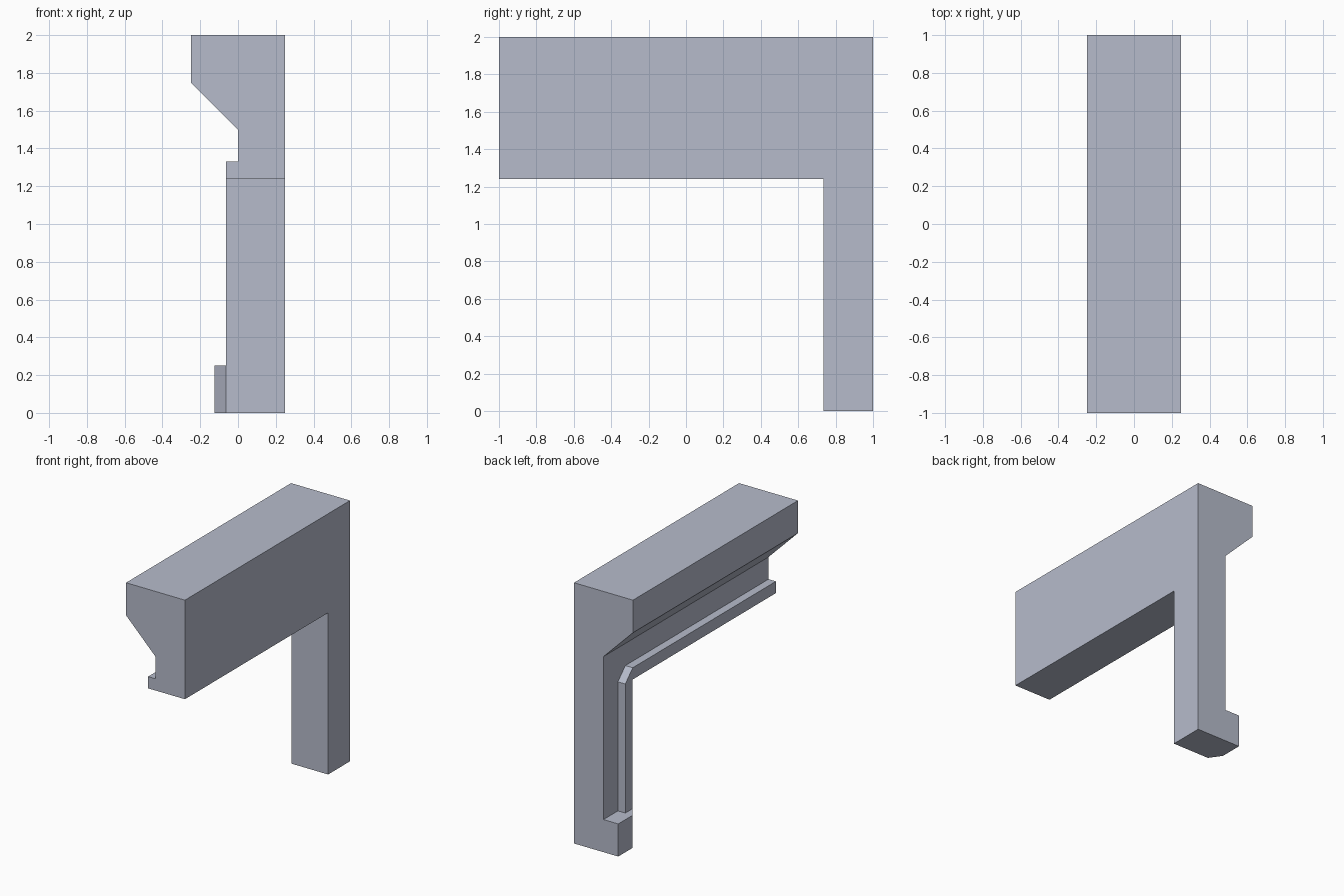
import bpy
import bmesh

if "Cube" in bpy.data.objects:
    bpy.data.objects.remove(bpy.data.objects["Cube"], do_unlink=True)

# One flat colour for the whole moulding
COLOUR = (0.47, 0.50, 0.60, 1.0)
mat = bpy.data.materials.new("blue_grey")
mat.use_nodes = True
mat.diffuse_color = COLOUR
bsdf = next(n for n in mat.node_tree.nodes if n.type == "BSDF_PRINCIPLED")
bsdf.inputs["Base Color"].default_value = COLOUR


def prism(name, profile, axis, start, end):
    """Extrude a flat profile along an axis; profile holds the other two coordinates in xyz order."""
    def place(point, along):
        co = list(point)
        co.insert("xyz".index(axis), along)
        return co

    bm = bmesh.new()
    face = bm.faces.new([bm.verts.new(place(p, start)) for p in profile])
    out = bmesh.ops.extrude_face_region(bm, geom=[face])
    shift = place((0, 0), end - start)
    verts = [g for g in out["geom"] if isinstance(g, bmesh.types.BMVert)]
    bmesh.ops.translate(bm, verts=verts, vec=shift)
    bmesh.ops.recalc_face_normals(bm, faces=bm.faces)
    mesh = bpy.data.meshes.new(name)
    bm.to_mesh(mesh)
    bm.free()
    mesh.materials.append(mat)
    obj = bpy.data.objects.new(name, mesh)
    bpy.context.collection.objects.link(obj)
    return obj


SIDE = 0.25           # half the overall depth
POST, LINTEL = 0.735, 1.24   # inner edges of the opening
STRIP = 0.09          # width of the raised border
RAISE = 0.0625        # its thickness

# L-shaped wall panel: lintel and post
prism("wall_panel",
      [(-1, LINTEL), (POST, LINTEL), (POST, 0), (1, 0), (1, 2), (-1, 2)],
      "x", 0, SIDE)

# Overhanging cornice with a sloped underside
prism("cornice", [(0, 1.5), (0, 2), (-SIDE, 2), (-SIDE, 1.75)], "y", -1, 1)

# Raised border around the opening, with a cut corner
prism("opening_border",
      [(-1, LINTEL), (POST, LINTEL), (POST, SIDE), (POST + STRIP, SIDE),
       (POST + STRIP, LINTEL), (POST, LINTEL + STRIP), (-1, LINTEL + STRIP)],
      "x", -RAISE, 0)

# Plinth block at the foot of the post, with one chamfered corner
prism("plinth",
      [(0, POST), (-RAISE, POST), (-2 * RAISE, POST + STRIP), (-2 * RAISE, 1), (0, 1)],
      "z", 0, SIDE)
